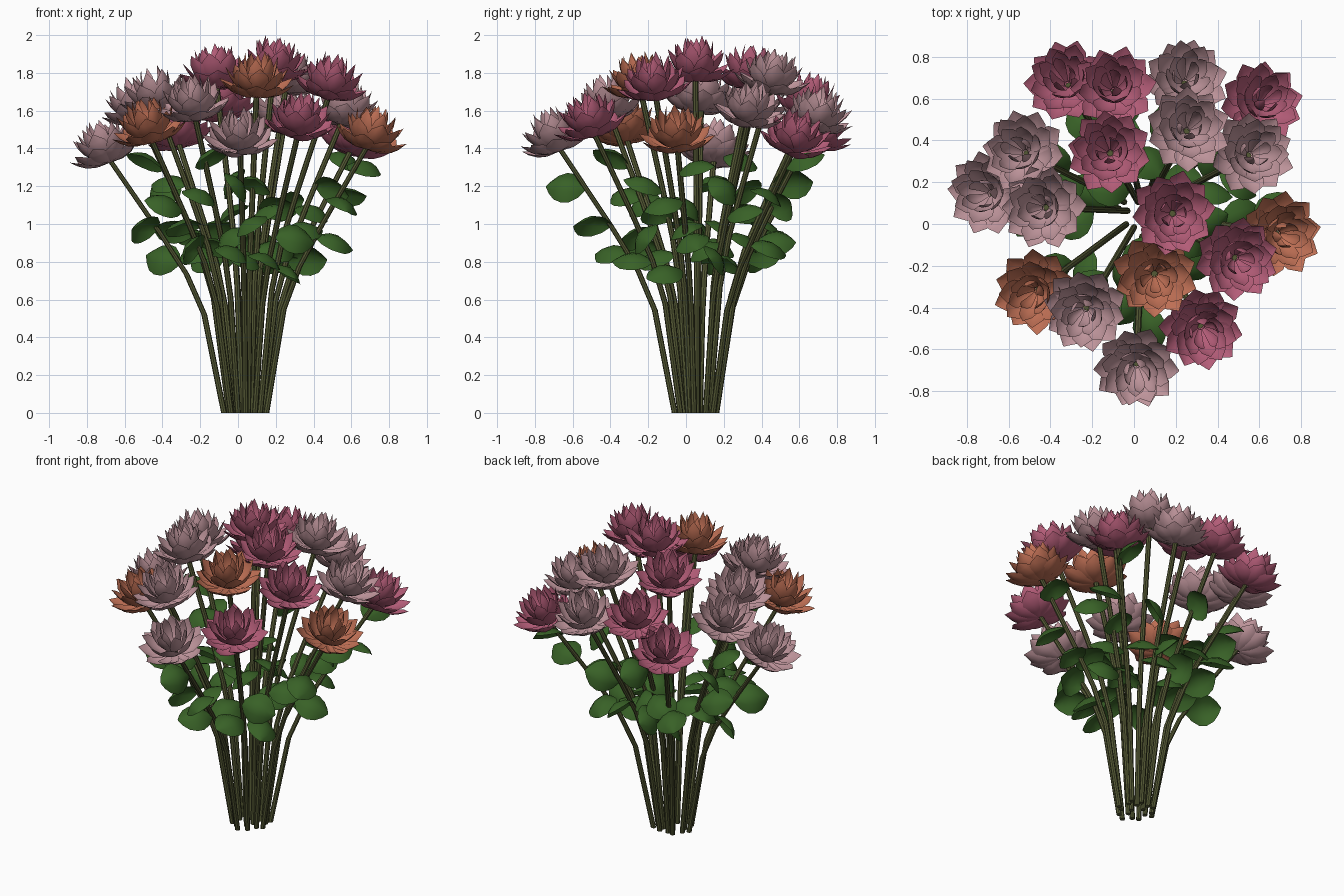
import bpy, bmesh, math, random
from mathutils import Vector, Matrix

if "Cube" in bpy.data.objects:
    bpy.data.objects.remove(bpy.data.objects["Cube"])

random.seed(4)
C = Vector((0.045, 0.06, 0))          # centre of the gathered stems


def material(name, col):
    m = bpy.data.materials.new(name)
    m.diffuse_color = (*col, 1)
    m.use_nodes = True
    m.node_tree.nodes["Principled BSDF"].inputs["Base Color"].default_value = m.diffuse_color
    return m


MATS = {
    'c': material("crimson", (0.46, 0.11, 0.19)),
    'o': material("orange", (0.52, 0.16, 0.09)),
    'p': material("dusty_pink", (0.52, 0.30, 0.33)),
}
STEM = material("stem_green", (0.09, 0.10, 0.035))
LEAF = material("leaf_green", (0.04, 0.12, 0.02))

# flower heads: top-view x, y, top height, colour
HEADS = [
    (-0.33, 0.69, 1.66, 'c'), (-0.10, 0.66, 1.81, 'c'), (0.25, 0.70, 1.74, 'p'),
    (0.62, 0.59, 1.62, 'c'), (0.26, 0.46, 1.94, 'p'), (0.57, 0.34, 1.77, 'p'),
    (-0.12, 0.35, 1.96, 'c'), (-0.54, 0.35, 1.79, 'p'), (-0.71, 0.15, 1.57, 'p'),
    (-0.44, 0.08, 1.84, 'p'), (0.19, 0.05, 2.00, 'c'), (0.71, -0.05, 1.64, 'o'),
    (0.50, -0.17, 1.91, 'c'), (0.10, -0.25, 1.92, 'o'), (-0.48, -0.33, 1.68, 'o'),
    (-0.24, -0.42, 1.80, 'p'), (0.33, -0.51, 1.71, 'c'), (0.01, -0.70, 1.63, 'p'),
]
PETAL = [(0, .3), (.3, .75), (.55, 1), (.78, .8), (1, 0.03)]
LEAFP = [(0, .1), (.15, .6), (.35, .95), (.55, 1), (.75, .8), (.9, .42), (1, 0.03)]


def blade(bm, M, prof, L, W, elev, bow, cup, r0=0.015, z0=0.0):
    """Cupped pointed sheet growing along local +x at an elevation."""
    d = Vector((math.cos(elev), 0, math.sin(elev)))
    n = Vector((-math.sin(elev), 0, math.cos(elev)))
    rows = []
    for t, w in prof:
        row = []
        for s in (-1, -.5, 0, .5, 1):
            p = Vector((r0, s * w * W / 2, z0)) + d * L * t
            p += n * (cup * s * s * w - bow * math.sin(math.pi * t))
            row.append(bm.verts.new(M @ p))
        rows.append(row)
    for a, b in zip(rows, rows[1:]):
        for i in range(4):
            bm.faces.new((a[i + 1], a[i], b[i], b[i + 1]))


def tube(bm, pts, r, n=8):
    rings = [[bm.verts.new(p + Vector((r * math.cos(k * math.tau / n), r * math.sin(k * math.tau / n), 0)))
              for k in range(n)] for p in pts]
    for a, b in zip(rings, rings[1:]):
        for k in range(n):
            bm.faces.new((a[k], a[(k + 1) % n], b[(k + 1) % n], b[k]))
    bm.faces.new(rings[0][::-1])
    bm.faces.new(rings[-1])


def finish(bm, name, mat):
    me = bpy.data.meshes.new(name)
    bm.to_mesh(me)
    bm.free()
    me.materials.append(mat)
    ob = bpy.data.objects.new(name, me)
    bpy.context.collection.objects.link(ob)
    bpy.ops.object.select_all(action='DESELECT')
    ob.select_set(True)
    bpy.context.view_layer.objects.active = ob
    bpy.ops.object.shade_smooth_by_angle(angle=math.radians(35))


# petal rings: count, elevation, length, width, start height
RINGS = [(10, 23, .205, .125, 0), (8, 47, .215, .115, .005),
         (7, 65, .215, .085, .015), (5, 79, .215, .055, .025)]

stems, leaves = bmesh.new(), bmesh.new()
for i, (x, y, top, col) in enumerate(HEADS):
    rel = Vector((x, y, 0)) - C
    r, out = rel.length, rel.normalized()
    tilt = math.radians(26) * r
    base = Vector((x, y, top - 0.245)) - out * math.sin(tilt) * 0.1

    # flower head
    q = Vector((0, 0, 1)).rotation_difference(out * math.sin(tilt) + Vector((0, 0, math.cos(tilt))))
    H = Matrix.Translation(base) @ q.to_matrix().to_4x4()
    bm = bmesh.new()
    for k, (n, e, L, W, z0) in enumerate(RINGS):
        for j in range(n):
            a = (j + 0.5 * (k % 2)) * math.tau / n + i * 0.7 + random.uniform(-.06, .06)
            blade(bm, H @ Matrix.Rotation(a, 4, 'Z'), PETAL, L * random.uniform(.96, 1.03), W,
                  math.radians(e + random.uniform(-4, 4)), .03, W * .15, z0=z0)
    finish(bm, f"flower_head_{i + 1}", MATS[col])

    # stem: gathered below, spreading outward above
    b = Vector((base.x, base.y, 0)) - C

    def at(z):
        keys = [(0, .165), (.39, .31), (.55, .44), (.71, .63), (1, 1)]
        u = z / (base.z + .01)
        for (za, fa), (zb, fb) in zip(keys, keys[1:]):
            if u <= zb:
                break
        f = fa + (fb - fa) * (u - za) / (zb - za)
        return C + b * f + Vector((0, 0, z))

    tube(stems, [at(u * (base.z + .01)) for u in (0, .39, .55, .71, 1)], .0155)

    # broad drooping leaves, two or three per stem
    for k in range(2 + i % 2):
        z = 0.77 + 0.05 * (i % 4) + 0.19 * k + random.uniform(-.03, .03)
        side = 1 if (i // 2 + k) % 2 else -1
        az = math.atan2(out.y, out.x) + side * random.uniform(.1, 1.2)
        M = Matrix.Translation(at(z)) @ Matrix.Rotation(az, 4, 'Z') @ \
            Matrix.Rotation(side * random.uniform(.3, 1.1), 4, 'X')
        blade(leaves, M, LEAFP, .22, .19, math.radians(random.uniform(-25, 30)), -.045, -.05, r0=0)

finish(stems, "stems", STEM)
finish(leaves, "leaves", LEAF)
